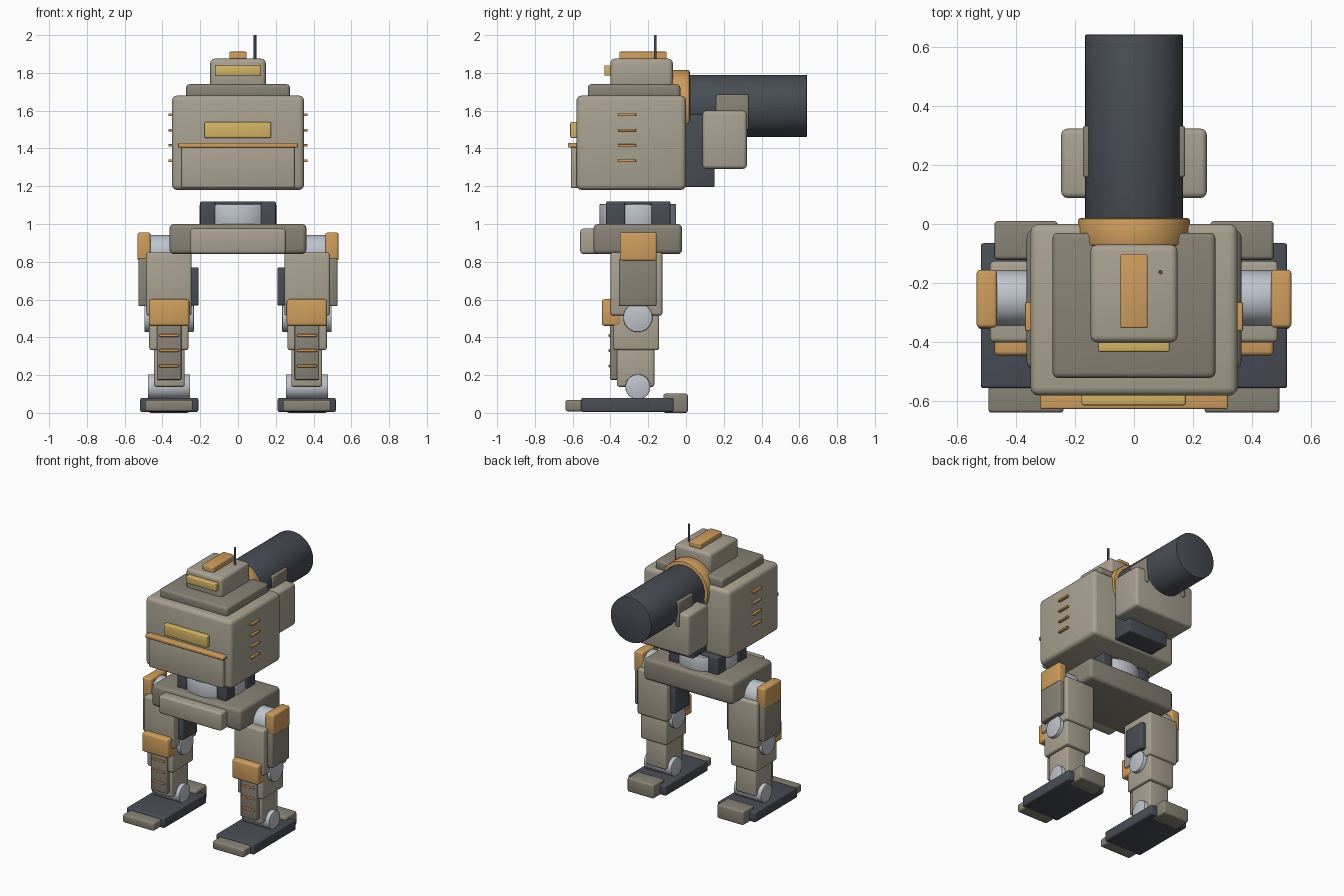
import bpy, bmesh, math
from mathutils import Matrix, Vector

if "Cube" in bpy.data.objects:
    bpy.data.objects.remove(bpy.data.objects["Cube"])


def mat(name, r, g, b):
    m = bpy.data.materials.new(name)
    m.diffuse_color = (r, g, b, 1)
    m.use_nodes = True
    m.node_tree.nodes["Principled BSDF"].inputs["Base Color"].default_value = m.diffuse_color
    return m


BODY = mat("tan_armour", 0.40, 0.36, 0.285)
SHADE = mat("dark_tan_armour", 0.25, 0.225, 0.18)
DARK = mat("dark_metal", 0.065, 0.073, 0.09)
LIGHT = mat("light_metal", 0.52, 0.55, 0.60)
ORANGE = mat("orange_trim", 0.62, 0.34, 0.11)
YELLOW = mat("yellow_glass", 0.66, 0.46, 0.13)


def finish(bm, name, material):
    me = bpy.data.meshes.new(name)
    bm.to_mesh(me)
    bm.free()
    ob = bpy.data.objects.new(name, me)
    bpy.context.collection.objects.link(ob)
    me.materials.append(material)
    bpy.ops.object.select_all(action='DESELECT')
    ob.select_set(True)
    bpy.context.view_layer.objects.active = ob
    bpy.ops.object.shade_smooth_by_angle(angle=math.radians(40))
    return ob


def box(name, x, y, z, material, bevel=0.01):
    """Rounded box from (min, max) ranges on each axis."""
    bm = bmesh.new()
    size = [abs(r[1] - r[0]) for r in (x, y, z)]
    mid = [(r[0] + r[1]) / 2 for r in (x, y, z)]
    bmesh.ops.create_cube(bm, size=1, matrix=Matrix.LocRotScale(Vector(mid), None, Vector(size)))
    bmesh.ops.bevel(bm, geom=bm.edges[:], offset=min(bevel, min(size) * 0.4),
                    segments=3, profile=0.5, affect='EDGES')
    return finish(bm, name, material)


def cyl(name, axis, centre, radius, length, material, bevel=0.005, sides=48):
    """Cylinder along an axis, with softened rims."""
    bm = bmesh.new()
    rot = {'X': Matrix.Rotation(math.pi / 2, 4, 'Y'),
           'Y': Matrix.Rotation(math.pi / 2, 4, 'X'),
           'Z': Matrix()}[axis]
    bmesh.ops.create_cone(bm, cap_ends=True, segments=sides, radius1=radius,
                          radius2=radius, depth=length,
                          matrix=Matrix.Translation(centre) @ rot)
    if bevel:
        rims = [e for e in bm.edges if any(len(f.verts) > 4 for f in e.link_faces)]
        bmesh.ops.bevel(bm, geom=rims, offset=bevel, segments=2, profile=0.5, affect='EDGES')
    return finish(bm, name, material)


# Torso with front plate, trim and window
box("torso", (-.35, .35), (-.58, 0), (1.18, 1.68), BODY, .028)
box("torso_front_plate", (-.30, .30), (-.61, -.56), (1.19, 1.41), BODY, .01)
box("torso_trim", (-.317, .317), (-.625, -.56), (1.405, 1.43), ORANGE, .006)
box("torso_window", (-.177, .175), (-.613, -.56), (1.455, 1.54), YELLOW, .008)
for s in (-1, 1):
    for i in range(4):
        z = 1.335 + i * .081
        box("side_vent", (s * .34, s * .368), (-.36, -.265), (z - .007, z + .007), ORANGE, .003)

# Upper deck and head
box("upper_deck", (-.275, .275), (-.52, -.03), (1.66, 1.74), SHADE, .018)
box("head", (-.147, .147), (-.40, -.07), (1.72, 1.875), BODY, .022)
box("head_window", (-.12, .12), (-.432, -.38), (1.785, 1.84), YELLOW, .006)
box("head_crest", (-.046, .046), (-.352, -.102), (1.86, 1.912), ORANGE, .006)
cyl("antenna", 'Z', (.09, -.163, 1.93), .007, .14, DARK, 0, 16)

# Rear barrel with collar, cradle and support
cyl("barrel", 'Y', (0, .29, 1.625), .165, .70, DARK, .004, 64)
cyl("barrel_collar", 'Y', (0, -.027, 1.625), .19, .094, ORANGE, .01, 64)
box("barrel_support", (-.165, .165), (-.03, .152), (1.195, 1.58), DARK, .01)
box("barrel_cradle", (-.246, .246), (.088, .322), (1.292, 1.60), BODY, .02)
for s in (-1, 1):
    box("cradle_bracket", (s * .145, s * .173), (.158, .332), (1.50, 1.685), SHADE, .008)

# Waist turntable with four corner clamps
cyl("waist_drum", 'Z', (0, -.255, 1.04), .203, .13, LIGHT)
box("waist_cap", (-.195, .195), (-.42, -.09), (1.10, 1.12), DARK, .006)
for sx in (-1, 1):
    for sy in (-1, 1):
        box("waist_clamp", (sx * .12, sx * .20), (-.253 + sy * .07, -.253 + sy * .17),
            (.98, 1.12), DARK, .008)

# Pelvis
box("pelvis", (-.363, .363), (-.49, -.02), (.84, 1.0), SHADE, .025)
box("pelvis_front_plate", (-.253, .253), (-.56, -.46), (.842, .975), BODY, .015)

# Legs, one per side
for s in (-1, 1):
    def sx(a, b):
        return (s * a, s * b)
    cx = s * .365
    # Hip and thigh
    cyl("hip_joint", 'X', (s * .40, -.25, .85), .093, .20, LIGHT)
    box("hip_guard", sx(.463, .532), (-.35, -.155), (.805, .955), ORANGE, .012)
    box("thigh_outer_plate", sx(.47, .527), (-.355, -.155), (.565, .82), SHADE, .01)
    box("thigh", sx(.245, .487), (-.40, -.125), (.515, .85), BODY, .015)
    box("thigh_inner_plate", sx(.208, .26), (-.34, -.17), (.568, .77), DARK, .01)
    # Knee
    cyl("knee_joint", 'X', (cx, -.255, .505), .077, .262, LIGHT)
    box("knee_guard", sx(.258, .472), (-.445, -.345), (.46, .602), ORANGE, .015)
    # Shin
    box("upper_shin", sx(.262, .47), (-.385, -.142), (.333, .53), BODY, .012)
    box("lower_shin", sx(.282, .446), (-.365, -.168), (.138, .35), BODY, .012)
    box("shin_plate", sx(.30, .43), (-.402, -.35), (.175, .47), SHADE, .007)
    for z in (.248, .33, .41):
        box("shin_stripe", sx(.313, .417), (-.41, -.39), (z - .007, z + .007), ORANGE, .003)
    # Ankle and foot
    cyl("ankle_joint", 'X', (cx, -.255, .138), .066, .224, LIGHT)
    box("foot", sx(.21, .518), (-.555, -.065), (.005, .08), DARK, .01)
    box("toe", sx(.238, .492), (-.638, -.52), (.008, .068), SHADE, .012)
    box("heel", sx(.258, .472), (-.12, .01), (0, .102), SHADE, .012)
